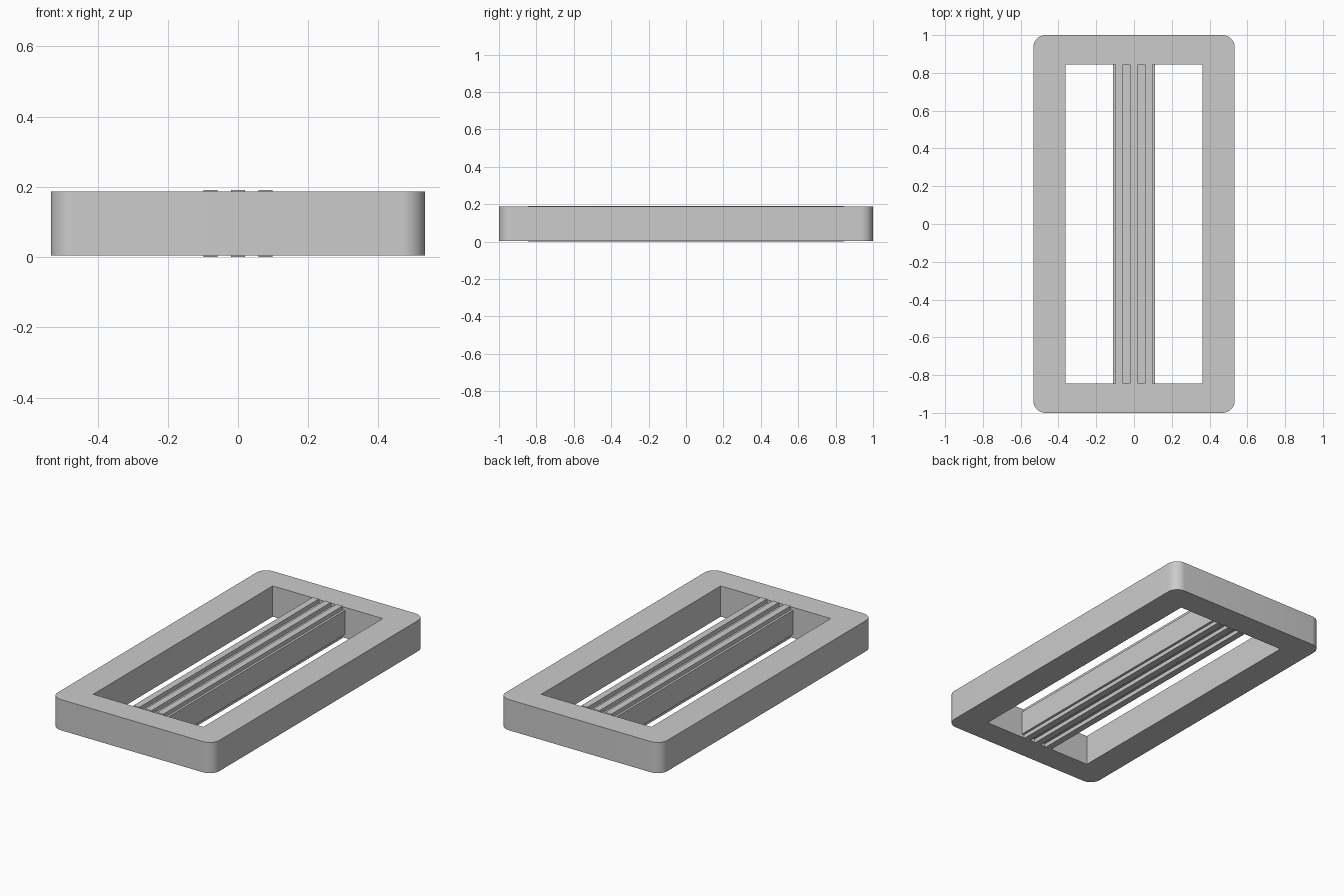
import bpy, bmesh
from math import cos, sin, pi

cube = bpy.data.objects.get("Cube")
if cube:
    bpy.data.objects.remove(cube, do_unlink=True)

HALF_W, HALF_L, RADIUS = 0.533, 1.0, 0.065
OPEN_W, OPEN_L = 0.363, 0.845
FRAME_LOW, FRAME_HIGH, TOP = 0.004, 0.187, 0.191
STEPS = 12

grey = bpy.data.materials.new("light_grey")
grey.use_nodes = True
colour = (0.6, 0.6, 0.6, 1)
grey.diffuse_color = colour
grey.node_tree.nodes["Principled BSDF"].inputs["Base Color"].default_value = colour


def add_object(name, bm):
    bmesh.ops.recalc_face_normals(bm, faces=bm.faces)
    mesh = bpy.data.meshes.new(name)
    bm.to_mesh(mesh)
    bm.free()
    mesh.materials.append(grey)
    obj = bpy.data.objects.new(name, mesh)
    bpy.context.collection.objects.link(obj)
    return obj


def box(name, x0, x1, half_l, z0, z1):
    bm = bmesh.new()
    bmesh.ops.create_cube(bm, size=1)
    for v in bm.verts:
        v.co.x = x1 if v.co.x > 0 else x0
        v.co.y = half_l if v.co.y > 0 else -half_l
        v.co.z = z1 if v.co.z > 0 else z0
    return add_object(name, bm)


# Frame: rounded outline bridged to a square-cornered opening
bm = bmesh.new()
rings = {}
for z in (FRAME_LOW, FRAME_HIGH):
    arcs, corners = [], []
    for i, (sx, sy) in enumerate(((1, 1), (-1, 1), (-1, -1), (1, -1))):
        arcs.append([bm.verts.new((
            sx * (HALF_W - RADIUS) + RADIUS * cos((i + k / STEPS) * pi / 2),
            sy * (HALF_L - RADIUS) + RADIUS * sin((i + k / STEPS) * pi / 2),
            z)) for k in range(STEPS + 1)])
        corners.append(bm.verts.new((sx * OPEN_W, sy * OPEN_L, z)))
    for i in range(4):
        j = (i + 1) % 4
        bm.faces.new(arcs[i] + [arcs[j][0], corners[j], corners[i]])
    rings[z] = (sum(arcs, []), corners)
for low, high in zip(rings[FRAME_LOW], rings[FRAME_HIGH]):
    for i in range(len(low)):
        j = (i + 1) % len(low)
        bm.faces.new((low[i], low[j], high[j], high[i]))
frame = add_object("frame", bm)

# Recessed centre bar with ribs running along its top and bottom
CORE_LOW, CORE_HIGH = 0.024, 0.167
box("centre_bar", -0.112, 0.112, OPEN_L, CORE_LOW, CORE_HIGH)
for side, x in (("right", -0.078), ("middle", 0), ("left", 0.078)):
    box(f"{side}_upper_rib", x - 0.02, x + 0.02, OPEN_L, CORE_HIGH, TOP)
    box(f"{side}_lower_rib", x - 0.02, x + 0.02, OPEN_L, 0, CORE_LOW)

# Smooth rounded corners, crisp edges
bpy.ops.object.select_all(action="DESELECT")
frame.select_set(True)
bpy.context.view_layer.objects.active = frame
bpy.ops.object.shade_smooth_by_angle()
